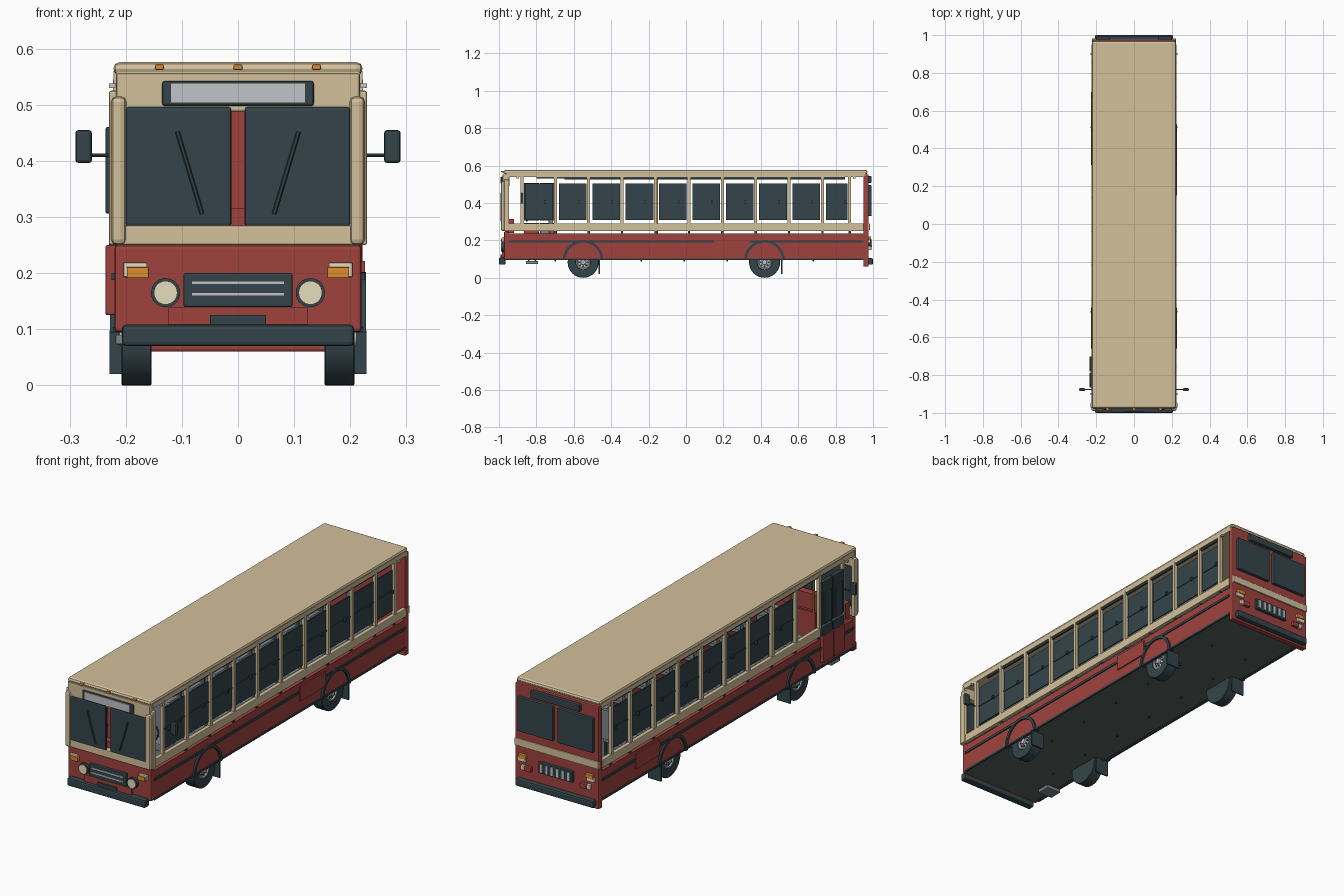
import bpy, bmesh, math
from mathutils import Vector, Matrix


def material(name, rgb):
    m = bpy.data.materials.new(name)
    m.diffuse_color = (*rgb, 1)
    return m


TAN = material("tan paint", (0.65, 0.53, 0.33))
RED = material("red paint", (0.35, 0.055, 0.048))
DARK = material("dark slate", (0.034, 0.060, 0.070))
GREY = material("grey metal", (0.54, 0.55, 0.57))
CREAM = material("cream lens", (0.80, 0.72, 0.52))
ORANGE = material("orange lens", (0.72, 0.27, 0.03))
YELLOW = material("yellow pole", (0.65, 0.35, 0.05))
UNDER = material("underside grey", (0.10, 0.135, 0.125))
SEAT = material("seat grey", (0.20, 0.235, 0.26))


def finish(name, bm, mat, bevel=0.0, smooth=False):
    bmesh.ops.recalc_face_normals(bm, faces=bm.faces)
    me = bpy.data.meshes.new(name)
    bm.to_mesh(me)
    bm.free()
    me.materials.append(mat)
    ob = bpy.data.objects.new(name, me)
    bpy.context.collection.objects.link(ob)
    if bevel:
        b = ob.modifiers.new("bevel", 'BEVEL')
        b.width, b.segments = bevel, 2
    if smooth:
        bpy.ops.object.select_all(action='DESELECT')
        bpy.context.view_layer.objects.active = ob
        ob.select_set(True)
        bpy.ops.object.shade_smooth_by_angle()
    return ob


def boxes(name, mat, items, bevel=0.0, mirror=False):
    """Each item is x0, x1, y0, y1, z0, z1."""
    bm = bmesh.new()
    if mirror:
        items = items + [(-b, -a, *r) for a, b, *r in items]
    for x0, x1, y0, y1, z0, z1 in items:
        m = Matrix.Translation(((x0 + x1) / 2, (y0 + y1) / 2, (z0 + z1) / 2)) \
            @ Matrix.Diagonal((x1 - x0, y1 - y0, z1 - z0, 1))
        bmesh.ops.create_cube(bm, size=1, matrix=m)
    return finish(name, bm, mat, bevel)


def rods(name, mat, items, segs=12):
    """Cylinders, each item is start, end, radius."""
    bm = bmesh.new()
    for a, b, r in items:
        a, b = Vector(a), Vector(b)
        rot = (b - a).to_track_quat('Z', 'Y').to_matrix().to_4x4()
        bmesh.ops.create_cone(bm, cap_ends=True, segments=segs, radius1=r, radius2=r,
                              depth=(b - a).length, matrix=Matrix.Translation((a + b) / 2) @ rot)
    return finish(name, bm, mat, smooth=True)


def lathe_x(bm, profile, cy, cz, segs, a0=0.0, a1=2 * math.pi):
    """Sweep a closed (x, radius) profile about an axis along x."""
    full = a1 - a0 > 6.28
    rings = []
    for i in range(segs + (0 if full else 1)):
        a = a0 + (a1 - a0) * i / segs
        rings.append([bm.verts.new((x, cy + r * math.cos(a), cz + r * math.sin(a))) for x, r in profile])
    n = len(profile)
    for i in range(segs):
        p, q = rings[i], rings[(i + 1) % len(rings)]
        for j in range(n):
            k = (j + 1) % n
            bm.faces.new((p[j], p[k], q[k], q[j]))
    if not full:
        bm.faces.new(rings[0])
        bm.faces.new(rings[-1])


# Lower body tub
boxes("side_panels", RED, [(0.205, 0.22, -0.96, 0.96, 0.10, 0.236)], mirror=True)
boxes("floor", UNDER, [(-0.206, 0.206, -0.96, 0.96, 0.095, 0.11)])
boxes("side_trim", DARK, [(0.215, 0.225, -0.95, 0.95, 0.188, 0.200),
                          (0.212, 0.223, -0.95, 0.95, 0.095, 0.104)], mirror=True)
boxes("hatch_covers", RED, [(0.215, 0.2265, 0.15, 0.34, 0.15, 0.222),
                            (-0.2265, -0.215, 0.52, 0.70, 0.15, 0.222)])

# Belt, posts and top rails
boxes("belt", TAN, [(0.205, 0.225, -0.955, 0.95, 0.25, 0.29),
                    (-0.225, -0.205, -0.70, 0.95, 0.25, 0.29)], 0.003)
post_y = [-0.877 + 0.1785 * i for i in range(10)] + [0.875]
boxes("window_posts", TAN, [(0.207, 0.223, y - 0.008, y + 0.008, 0.285, 0.545) for y in post_y], mirror=True)
boxes("belt_brackets", DARK, [(0.207, 0.217, y - 0.006, y + 0.006, 0.23, 0.255) for y in post_y[1:]], mirror=True)
boxes("top_rails", TAN, [(0.205, 0.222, -0.96, 0.96, 0.538, 0.56)], mirror=True)
boxes("roof_gutter", DARK, [(0.207, 0.216, -0.80, 0.85, 0.530, 0.538)], mirror=True)

# Side window panes with a sash bar and latch
panes, sashes = [], []
for i in range(10):
    a, b = post_y[i] + 0.019, post_y[i + 1] - 0.012
    for s in (1, -1):
        if s < 0 and i < 2:
            continue
        xs = lambda u, v: (min(s * u, s * v), max(s * u, s * v))
        panes.append((*xs(0.209, 0.215), a, b, 0.308, 0.503))
        sashes += [(*xs(0.207, 0.218), a, b, 0.402, 0.408),
                   (*xs(0.212, 0.226), a + 0.10, a + 0.11, 0.398, 0.412)]
boxes("window_panes", DARK, panes)
boxes("window_sashes", DARK, sashes)

# Roof
boxes("roof", TAN, [(-0.222, 0.222, -0.976, 0.970, 0.553, 0.576)], 0.011)
boxes("roof_base", TAN, [(-0.217, 0.217, -0.975, 0.962, 0.54, 0.558)])
boxes("roof_side_lights", GREY, [(0.218, 0.23, y - 0.006, y + 0.006, 0.53, 0.538) for y in (-0.90, 0.90)],
      mirror=True)
boxes("roof_markers", ORANGE, [(x - 0.008, x + 0.008, -0.988, -0.966, 0.562, 0.572) for x in (-0.14, 0, 0.14)],
      0.003)

# Front face
boxes("front_panel", RED, [(-0.22, 0.22, -0.972, -0.95, 0.095, 0.25)], 0.006)
boxes("front_lip", RED, [(-0.125, 0.125, -0.985, -0.97, 0.10, 0.14)])
boxes("front_sill", TAN, [(-0.212, 0.212, -0.983, -0.95, 0.25, 0.285)], 0.004)
boxes("front_header", TAN, [(-0.217, 0.217, -0.980, -0.945, 0.488, 0.556)], 0.004)
boxes("front_pillars", TAN, [(0.199, 0.226, -0.990, -0.955, 0.25, 0.515)], 0.010, True)
boxes("front_corner_posts", TAN, [(0.212, 0.230, -0.972, -0.945, 0.25, 0.525)], 0.004, True)
boxes("windshield", DARK, [(0.012, 0.20, -0.983, -0.972, 0.284, 0.496)], 0.004, True)
boxes("dashboard", RED, [(-0.20, 0.20, -0.955, -0.92, 0.24, 0.315)])
boxes("front_sign", DARK, [(-0.135, 0.135, -0.988, -0.97, 0.498, 0.542)], 0.004)
boxes("front_sign_screen", GREY, [(-0.12, 0.12, -0.991, -0.985, 0.503, 0.539)])
rods("wipers", DARK, [((s * 0.108, -0.987, 0.452), (s * 0.064, -0.987, 0.305), 0.004) for s in (1, -1)], 6)
boxes("grille", DARK, [(-0.097, 0.097, -0.986, -0.97, 0.14, 0.20)], 0.003)
boxes("grille_bars", GREY, [(-0.083, 0.083, -0.990, -0.983, z, z + 0.006) for z in (0.159, 0.180)])
rods("headlight_rings", DARK, [((s * 0.129, -0.97, 0.165), (s * 0.129, -0.986, 0.165), 0.026) for s in (1, -1)], 28)
rods("headlights", CREAM, [((s * 0.129, -0.97, 0.165), (s * 0.129, -0.990, 0.165), 0.021) for s in (1, -1)], 28)
boxes("signal_frames", CREAM, [(0.162, 0.204, -0.982, -0.97, 0.193, 0.219)], 0.002, True)
boxes("front_signals", ORANGE, [(0.159, 0.198, -0.988, -0.97, 0.191, 0.211)], 0.002, True)
boxes("front_bumper", DARK, [(-0.207, 0.207, -1.0, -0.965, 0.07, 0.108)], 0.007)
boxes("front_plate", DARK, [(-0.05, 0.05, -0.992, -0.98, 0.10, 0.125)])

# Mirrors
boxes("mirrors", DARK, [(0.26, 0.29, -0.885, -0.868, 0.396, 0.455)], 0.006, True)
rods("mirror_arms", DARK, [((s * 0.215, -0.876, 0.41), (s * 0.265, -0.876, 0.41), 0.003) for s in (1, -1)], 8)

# Folding door and step on the left
leaves = [(-0.866, -0.787), (-0.781, -0.702)]
boxes("door_lower", RED, [(-0.236, -0.215, a, b, 0.125, 0.25) for a, b in leaves], 0.003)
boxes("door_sill", DARK, [(-0.230, -0.212, a, b, 0.25, 0.292) for a, b in leaves])
boxes("door_upper", DARK, [(-0.230, -0.212, a, b, 0.306, 0.508) for a, b in leaves])
boxes("door_panes", DARK, [(-0.236, -0.225, a + 0.012, b - 0.012, 0.306, 0.46) for a, b in leaves], 0.003)
boxes("door_step", SEAT, [(-0.218, -0.14, -0.855, -0.79, 0.073, 0.090)], 0.002)
boxes("step_brackets", DARK, [(-0.20, -0.15, y, y + 0.008, 0.085, 0.10) for y in (-0.845, -0.81)])

# Rear face
boxes("rear_wall", RED, [(-0.222, 0.222, 0.948, 0.977, 0.06, 0.553)], 0.005)
boxes("rear_stripe", TAN, [(-0.222, 0.222, 0.96, 0.983, 0.255, 0.29)], 0.003)
boxes("rear_windows", DARK, [(0.012, 0.20, 0.972, 0.992, 0.33, 0.495)], 0.004, True)
boxes("rear_sign", DARK, [(-0.13, 0.13, 0.972, 0.993, 0.508, 0.543)], 0.004)
boxes("rear_grille", DARK, [(-0.09, 0.09, 0.972, 0.990, 0.158, 0.212)], 0.003)
boxes("rear_grille_bars", GREY, [(x - 0.006, x + 0.006, 0.985, 0.994, 0.165, 0.205)
                                 for x in [-0.0725 + 0.029 * i for i in range(6)]])
boxes("rear_signals", ORANGE, [(0.157, 0.198, 0.972, 0.990, 0.203, 0.222)], 0.002, True)
boxes("reverse_lights", CREAM, [(0.162, 0.204, 0.972, 0.986, 0.186, 0.206)], 0.002, True)
boxes("tail_lights", RED, [(0.13, 0.165, 0.972, 0.992, 0.148, 0.172)], 0.003, True)
boxes("tail_light_sides", CREAM, [(0.166, 0.184, 0.972, 0.990, 0.149, 0.171)], 0.002, True)
boxes("rear_bumper", DARK, [(-0.207, 0.207, 0.965, 1.0, 0.07, 0.105)], 0.007)

# Wheels, arches and mud flaps
tyres, hubs, arches = bmesh.new(), bmesh.new(), bmesh.new()
nuts = []
for y in (-0.55, 0.42):
    for s in (1, -1):
        lathe_x(tyres, [(s * x, r) for x, r in ((0.154, 0.001), (0.154, 0.081), (0.156, 0.083), (0.206, 0.083),
                                                (0.208, 0.081), (0.208, 0.040), (0.200, 0.036), (0.200, 0.001))],
                y, 0.083, 32)
        lathe_x(hubs, [(s * x, r) for x, r in ((0.195, 0.001), (0.195, 0.038), (0.206, 0.038), (0.206, 0.033),
                                               (0.201, 0.029), (0.203, 0.014), (0.211, 0.012), (0.211, 0.001))],
                y, 0.083, 24)
        lathe_x(arches, [(s * x, r) for x, r in ((0.20, 0.094), (0.228, 0.094), (0.228, 0.108), (0.20, 0.108))],
                y, 0.094, 24, 0, math.pi)
        for k in range(8):
            a = k * math.pi / 4
            c = (y + 0.022 * math.cos(a), 0.083 + 0.022 * math.sin(a))
            nuts.append(((s * 0.198, *c), (s * 0.2045, *c), 0.0055))
finish("tyres", tyres, DARK, smooth=True)
finish("wheel_hubs", hubs, GREY, smooth=True)
finish("wheel_arches", arches, DARK, smooth=True)
rods("hub_holes", DARK, nuts, 8)
boxes("mud_flaps", DARK, [(0.16, 0.229, y, y + 0.007, 0.02, 0.098) for y in (-0.468, 0.508)], mirror=True)

# Underside bolts
rods("floor_bolts", DARK, [((x, y, 0.096), (x, y, 0.086), 0.004)
                           for x in (-0.1, 0.1) for y in [-0.7 + 0.23 * i for i in range(7)]], 8)

# Interior: benches, driver place, partition and poles
seat_y = post_y[2:10]
boxes("bench_cushions", SEAT, [(0.07, 0.20, y - 0.085, y, 0.25, 0.285) for y in seat_y], 0.004, True)
boxes("bench_backs", SEAT, [(0.07, 0.20, y - 0.008, y + 0.008, 0.27, 0.41) for y in seat_y], mirror=True)
boxes("bench_legs", DARK, [(x, x + 0.01, y - 0.006, y + 0.006, 0.105, 0.255) for y in seat_y for x in (0.08, 0.18)],
      mirror=True)
boxes("driver_seat", SEAT, [(0.06, 0.17, -0.80, -0.72, 0.25, 0.285), (0.06, 0.17, -0.735, -0.71, 0.28, 0.45),
                            (0.09, 0.14, -0.78, -0.73, 0.105, 0.255)], 0.005)
boxes("partition", RED, [(-0.20, -0.07, -0.70, -0.69, 0.11, 0.36)])
rods("poles", YELLOW, [((x, y, 0.11), (x, y, 0.545), 0.005)
                       for x, y in ((-0.07, -0.695), (-0.19, -0.695), (-0.07, -0.52), (0.06, -0.155), (-0.06, -0.155))])
rods("hand_rails", GREY, [((s * 0.175, -0.65, 0.531), (s * 0.175, 0.85, 0.531), 0.005) for s in (1, -1)], 8)
wheel = bmesh.new()
lathe_x(wheel, [(0.004 * math.cos(a), 0.042 + 0.004 * math.sin(a)) for a in [k * math.pi / 3 for k in range(6)]],
        0, 0, 20)
bmesh.ops.transform(wheel, verts=wheel.verts,
                    matrix=Matrix.Translation((0.115, -0.83, 0.34)) @ Matrix.Rotation(math.radians(60), 4, 'X')
                    @ Matrix.Rotation(math.radians(90), 4, 'Y'))
finish("steering_wheel", wheel, DARK, smooth=True)
